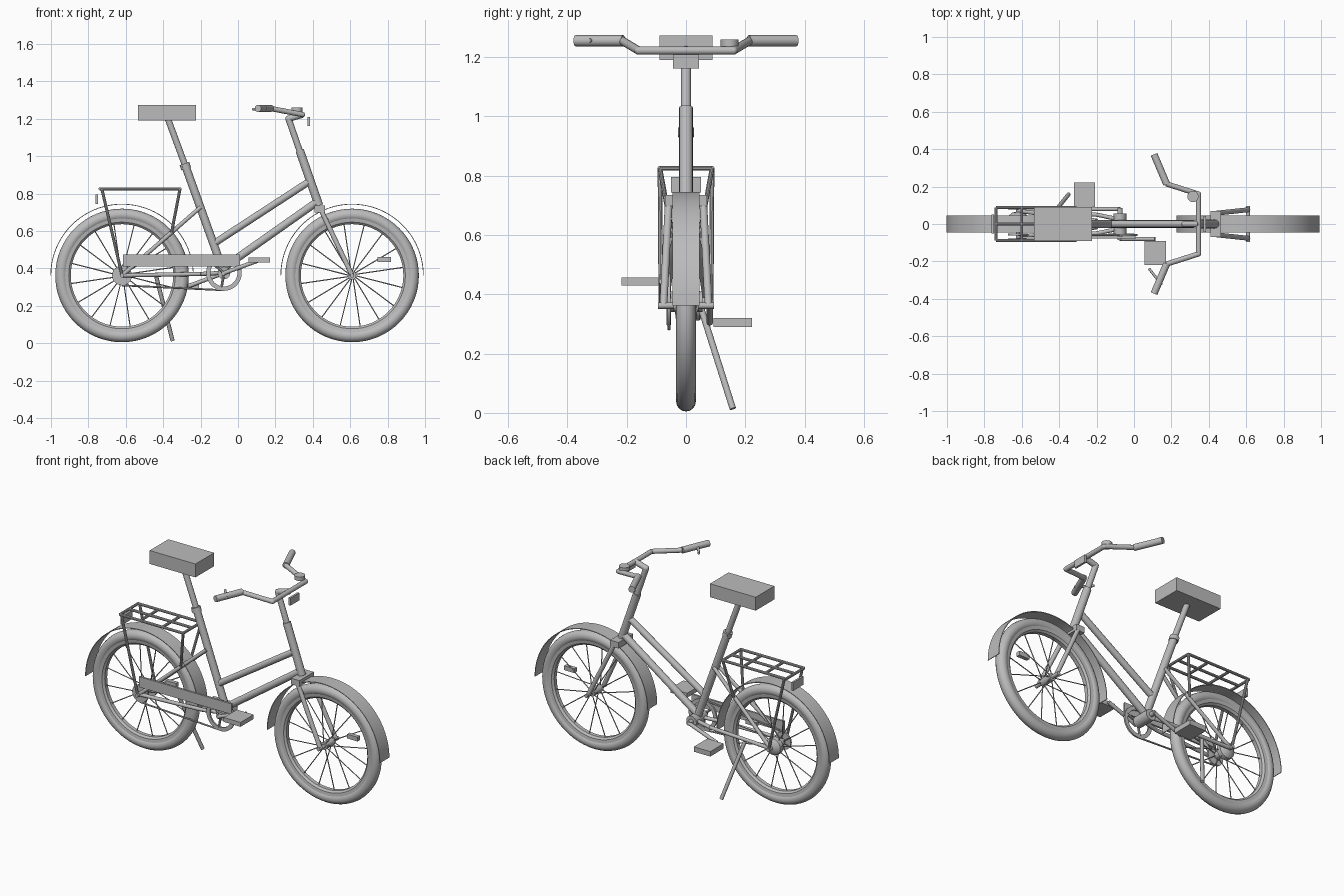
import bpy, bmesh, math
from mathutils import Vector

cube = bpy.data.objects.get("Cube")
if cube:
    bpy.data.objects.remove(cube, do_unlink=True)

grey = bpy.data.materials.new("plain grey")
grey.use_nodes = True
GREY = (0.5, 0.5, 0.5, 1)
grey.diffuse_color = GREY
grey.node_tree.nodes["Principled BSDF"].inputs["Base Color"].default_value = GREY


def finish(name, bm, smooth=True):
    bmesh.ops.recalc_face_normals(bm, faces=bm.faces)
    mesh = bpy.data.meshes.new(name)
    bm.to_mesh(mesh)
    bm.free()
    mesh.materials.append(grey)
    obj = bpy.data.objects.new(name, mesh)
    bpy.context.collection.objects.link(obj)
    if smooth:
        bpy.ops.object.select_all(action='DESELECT')
        obj.select_set(True)
        bpy.context.view_layer.objects.active = obj
        bpy.ops.object.shade_smooth_by_angle(angle=math.radians(35))
    return obj


def add_rod(bm, a, b, r, sides=16):
    a, b = Vector(a), Vector(b)
    d = b - a
    m = d.to_track_quat('Z', 'Y').to_matrix().to_4x4()
    m.translation = (a + b) / 2
    bmesh.ops.create_cone(bm, cap_ends=True, segments=sides, radius1=r,
                          radius2=r, depth=d.length, matrix=m)


def rods(name, pairs, r, sides=16):
    bm = bmesh.new()
    for a, b in pairs:
        add_rod(bm, a, b, r, sides)
    return finish(name, bm)


def path(name, pts, r):
    """Round tube along a chain of points, with ball joints at the bends."""
    bm = bmesh.new()
    for a, b in zip(pts, pts[1:]):
        add_rod(bm, a, b, r)
    for p in pts[1:-1]:
        res = bmesh.ops.create_uvsphere(bm, u_segments=16, v_segments=8, radius=r)
        bmesh.ops.translate(bm, verts=res["verts"], vec=p)
    return finish(name, bm)


def box(name, x, y, z):
    bm = bmesh.new()
    bmesh.ops.create_cube(bm, size=1)
    for v in bm.verts:
        for i, (lo, hi) in enumerate((x, y, z)):
            v.co[i] = lo + (v.co[i] + 0.5) * (hi - lo)
    return finish(name, bm, False)


def lathe(name, profile, cx, cz, turn=math.tau, closed=True, steps=64):
    """Sweep a (radius, y) profile around the y axis through (cx, cz)."""
    full = turn == math.tau
    bm = bmesh.new()
    rings = []
    for i in range(steps + (not full)):
        a = turn * i / steps
        rings.append([bm.verts.new((cx + r * math.cos(a), y, cz + r * math.sin(a)))
                      for r, y in profile])
    n = len(profile)
    for i in range(steps):
        p, q = rings[i], rings[(i + 1) % len(rings)]
        for j in range(n if closed else n - 1):
            k = (j + 1) % n
            bm.faces.new((p[j], p[k], q[k], q[j]))
    if not full and closed:
        bm.faces.new(rings[0])
        bm.faces.new(rings[-1])
    return finish(name, bm)


def rect(r0, r1, y0, y1):
    return [(r0, y0), (r1, y0), (r1, y1), (r0, y1)]


AXLE = 0.362
REAR, FRONT = -0.62, 0.61
BBX, BBZ = -0.075, 0.375

# Wheels, spokes, reflectors and mudguards
for side, cx in (("rear", REAR), ("front", FRONT)):
    tyre = [(0.324 + 0.033 * math.cos(t * math.tau / 16),
             0.033 * math.sin(t * math.tau / 16)) for t in range(16)]
    lathe(side + "_tyre", tyre, cx, AXLE)
    lathe(side + "_rim", [(0.305, -0.026), (0.305, 0.026), (0.285, 0.023),
                          (0.274, 0.012), (0.274, -0.012), (0.285, -0.023)], cx, AXLE)
    lathe(side + "_mudguard", rect(0.379, 0.383, -0.046, 0.046), cx, AXLE,
          math.pi, steps=40)
    spokes = []
    for i in range(16):
        a = (i + 0.4) * math.tau / 16
        y = 0.035 if i % 2 else -0.035
        h = a + 0.15
        spokes.append(((cx + 0.02 * math.cos(h), y, AXLE + 0.02 * math.sin(h)),
                       (cx + 0.28 * math.cos(a), 0, AXLE + 0.28 * math.sin(a))))
    rods(side + "_spokes", spokes, 0.003, 6)
    rods(side + "_axle", [((cx, -0.095, AXLE), (cx, 0.095, AXLE))], 0.011)
    rods(side + "_hub", [((cx, -0.042, AXLE), (cx, 0.042, AXLE))], 0.022)
    box(side + "_wheel_reflector", (cx + 0.137, cx + 0.208), (-0.012, 0.012),
        (0.435, 0.461))

# Rear hub drum and sprocket
lathe("hub_drum", [(0.001, 0.065), (0.03, 0.062), (0.05, 0.045), (0.053, 0.02),
                   (0.001, 0.02)], REAR, AXLE, steps=32)
rods("rear_sprocket", [((REAR, -0.062, AXLE), (REAR, -0.052, AXLE))], 0.053, 32)

# Frame
rods("seat_tube", [((-0.282, 0, 0.95), (BBX, 0, BBZ))], 0.022)
rods("seat_clamp", [((-0.286, 0, 0.96), (-0.277, 0, 0.932))], 0.027)
rods("seat_clamp_bolt", [((-0.29, -0.026, 0.945), (-0.29, 0.026, 0.945))], 0.008)
rods("seat_post", [((-0.375, 0, 1.2), (-0.275, 0, 0.93))], 0.017)
box("saddle", (-0.535, -0.225), (-0.09, 0.09), (1.19, 1.272))
rods("upper_tube", [((-0.125, 0, 0.535), (0.385, 0, 0.867))], 0.019)
rods("down_tube", [((BBX, 0, 0.405), (0.425, 0, 0.757))], 0.021)
rods("head_tube", [((0.33, 0, 1.03), (0.433, 0, 0.735))], 0.023)
rods("bottom_bracket", [((BBX, -0.055, BBZ), (BBX, 0.055, BBZ))], 0.034)
stays = []
for s in (-1, 1):
    stays += [((BBX - 0.02, 0.028 * s, BBZ), (-0.2, 0.05 * s, 0.37)),
              ((-0.2, 0.05 * s, 0.37), (REAR, 0.07 * s, AXLE)),
              ((-0.2, 0.018 * s, 0.727), (REAR, 0.07 * s, AXLE))]
rods("rear_stays", stays, 0.011)

# Fork
box("fork_crown", (0.408, 0.465), (-0.07, 0.07), (0.698, 0.735))
rods("fork_blades", [((0.442, 0.058 * s, 0.715), (FRONT, 0.076 * s, AXLE))
                     for s in (-1, 1)], 0.013)

# Handlebar
path("stem", [(0.343, 0, 0.99), (0.27, 0, 1.2), (0.345, 0, 1.222)], 0.017)
path("handlebar", [(0.172, -0.215, 1.255), (0.345, -0.16, 1.222),
                   (0.345, 0.16, 1.222), (0.172, 0.215, 1.255)], 0.014)
rods("grips", [((0.175, 0.212 * s, 1.255), (0.107, 0.372 * s, 1.255))
               for s in (-1, 1)], 0.019)
rods("brake_lever", [((0.08, -0.238, 1.25), (0.148, -0.325, 1.256))], 0.007)
rods("bell", [((0.315, 0.147, 1.236), (0.315, 0.147, 1.26))], 0.03, 24)
box("front_reflector", (0.372, 0.385), (-0.043, 0.043), (1.162, 1.208))

# Crankset, chain and pedals
lathe("chainring", rect(0.072, 0.095, -0.063, -0.053), BBX, BBZ, steps=48)
rods("crank_spindle", [((BBX, -0.085, BBZ), (BBX, 0.085, BBZ))], 0.014)
rods("crank_arms", [((BBX, -0.08, BBZ), (0.112, -0.08, 0.443)),
                    ((BBX, 0.08, BBZ), (-0.265, 0.08, 0.305))], 0.011)
rods("chainring_arms", [((BBX, -0.058, BBZ),
                         (BBX + 0.08 * math.cos(a), -0.058, BBZ + 0.08 * math.sin(a)))
                        for a in (0.35, 2.44, 4.54)], 0.007, 8)
box("right_pedal", (0.056, 0.17), (-0.218, -0.092), (0.43, 0.457))
box("left_pedal", (-0.32, -0.208), (0.092, 0.222), (0.29, 0.32))
rods("chain", [((REAR, -0.058, AXLE + s * 0.053), (BBX, -0.058, BBZ + s * 0.092))
               for s in (-1, 1)], 0.005, 8)
box("chain_guard", (-0.615, 0.01), (-0.078, -0.066), (0.41, 0.474))

# Luggage rack
RX0, RX1, RY, RZ = -0.738, -0.31, 0.088, 0.825
rack = [((RX0, y, RZ), (RX1, y, RZ)) for y in (-RY, 0, RY)]
rack += [((x, -RY, RZ), (x, RY, RZ)) for x in (RX0, -0.6, -0.45, RX1)]
for s in (-1, 1):
    rack += [((RX0 + 0.01, RY * s, RZ), (REAR, 0.085 * s, AXLE)),
             ((RX1, RY * s, RZ), (-0.355, 0.045 * s, 0.593))]
rods("luggage_rack", rack, 0.008, 10)
box("rear_reflector", (-0.761, -0.749), (-0.05, 0.05), (0.744, 0.795))

# Kickstand
rods("kickstand", [((-0.437, 0.05, 0.355), (-0.35, 0.158, 0.014))], 0.011)
